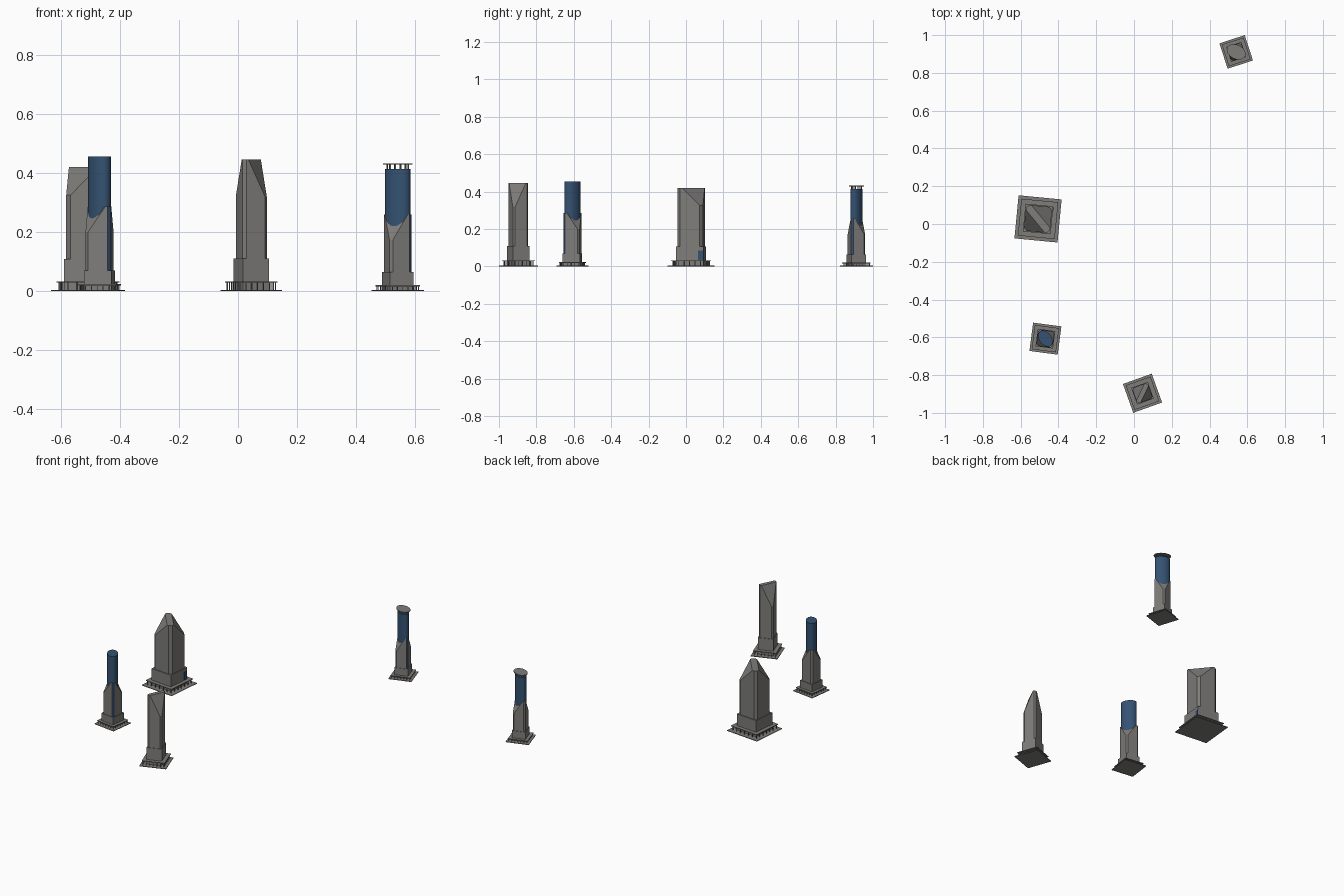
import bpy, bmesh, math
from mathutils import Vector, Matrix

if "Cube" in bpy.data.objects:
    bpy.data.objects.remove(bpy.data.objects["Cube"])


def material(name, rgb):
    m = bpy.data.materials.new(name)
    m.diffuse_color = (*rgb, 1)
    m.use_nodes = True
    m.node_tree.nodes["Principled BSDF"].inputs["Base Color"].default_value = m.diffuse_color
    return m


STONE = material("grey_stone", (0.21, 0.205, 0.195))
GLASS = material("blue_glass", (0.035, 0.085, 0.17))


def finish(bm, name, place, mats):
    bmesh.ops.recalc_face_normals(bm, faces=bm.faces[:])
    mesh = bpy.data.meshes.new(name)
    bm.to_mesh(mesh)
    bm.free()
    for m in mats:
        mesh.materials.append(m)
    ob = bpy.data.objects.new(name, mesh)
    ob.matrix_world = place
    bpy.context.collection.objects.link(ob)
    return ob


def add_box(bm, x, y, z0, z1, sx, sy):
    mat = Matrix.Translation((x, y, (z0 + z1) / 2)) @ Matrix.Diagonal((sx, sy, z1 - z0, 1))
    bmesh.ops.create_cube(bm, size=1, matrix=mat)


def box(name, place, half, z0, z1):
    bm = bmesh.new()
    add_box(bm, 0, 0, z0, z1, half * 2, half * 2)
    return finish(bm, name, place, [STONE])


def podium(tag, place, half, deck_z):
    """Ground plate, raised canopy deck and a ring of slim posts."""
    box(tag + "_ground_plate", place, half, 0, 0.004)
    deck = half * 0.855
    box(tag + "_canopy", place, deck, deck_z - 0.004, deck_z)
    bm = bmesh.new()
    r, n, w = deck * 0.92, 6, half * 0.035
    for i in range(n):
        t = -r + 2 * r * i / n
        for x, y in ((t, -r), (r, t), (-t, r), (-r, -t)):
            add_box(bm, x, y, 0.004, deck_z - 0.003, w, w)
    finish(bm, tag + "_canopy_posts", place, [STONE])


def shaft(tag, place, h, c, side, z_top, z_low, glass_corner):
    """Chamfered square shaft; two slopes leave a flat ridge along a diagonal."""
    bm = bmesh.new()
    a = h - c
    ring = [(h, -a), (h, a), (a, h), (-a, h), (-h, a), (-h, -a), (-a, -h), (a, -h)]
    base = bm.faces.new([bm.verts.new((x, y, 0.004)) for x, y in ring])
    ext = bmesh.ops.extrude_face_region(bm, geom=[base])
    top = [v for v in ext["geom"] if isinstance(v, bmesh.types.BMVert)]
    bmesh.ops.translate(bm, verts=top, vec=(0, 0, z_top - 0.004))
    bm.faces.ensure_lookup_table()
    if base.is_valid is False or not any(
            abs(f.calc_center_median().z - 0.004) < 1e-5 for f in bm.faces):
        bm.verts.ensure_lookup_table()
    across = Vector((1, -side, 0)).normalized()
    near, far = 0.28 * h, math.sqrt(2) * h - c / math.sqrt(2)
    for s in (1, -1):
        d = across * s
        normal = d * (z_top - z_low) + Vector((0, 0, far - near))
        point = d * near + Vector((0, 0, z_top))
        cut = bmesh.ops.bisect_plane(bm, geom=bm.verts[:] + bm.edges[:] + bm.faces[:],
                                     plane_co=point, plane_no=normal, clear_outer=True)
        edges = [e for e in cut["geom_cut"] if isinstance(e, bmesh.types.BMEdge)]
        bmesh.ops.contextual_create(bm, geom=edges)
    bmesh.ops.recalc_face_normals(bm, faces=bm.faces[:])
    # glazed strip down one chamfered corner
    if glass_corner:
        g = Vector((*glass_corner, 0)).normalized()
        for f in bm.faces:
            if f.normal.dot(g) > 0.98:
                f.material_index = 1
    finish(bm, tag + "_shaft", place, [STONE, GLASS])


def oval(name, place, angle, rx, ry, z0, z1, mat):
    bm = bmesh.new()
    m = (Matrix.Translation((0, 0, (z0 + z1) / 2)) @ Matrix.Rotation(angle, 4, 'Z')
         @ Matrix.Diagonal((rx, ry, z1 - z0, 1)))
    bmesh.ops.create_cone(bm, cap_ends=True, segments=40, radius1=1, radius2=1,
                          depth=1, matrix=m)
    ob = finish(bm, name, place, [mat])
    bpy.context.view_layer.objects.active = ob
    ob.select_set(True)
    bpy.ops.object.shade_smooth_by_angle(angle=math.radians(35))
    ob.select_set(False)


def tower(tag, x, y, deg, half, deck_z, h, c, side, z_top, z_low, block_z, glass_corner=None):
    place = Matrix.Translation((x, y, 0)) @ Matrix.Rotation(math.radians(deg), 4, 'Z')
    podium(tag, place, half, deck_z)
    box(tag + "_lower_block", place, h * 1.07, 0.004, block_z)
    shaft(tag, place, h, c, side, z_top, z_low, glass_corner)
    return place


# Two solid towers with a ridge roof
p = tower("large_tower", -0.508, 0.027, -5.5, 0.1145, 0.033, 0.069, 0.016, -1, 0.42, 0.325, 0.108)
bm = bmesh.new()
add_box(bm, 0.069 * 1.07, 0.058, 0.035, 0.085, 0.004, 0.026)
finish(bm, "large_tower_window", p, [GLASS])

tower("south_tower", 0.045, -0.896, 19.7, 0.081, 0.033, 0.0437, 0.010, 1, 0.446, 0.32, 0.11)

# Two towers with an oval glass core rising through the ridge
DIAG = -math.pi / 4
p = tower("west_tower", -0.469, -0.607, -7.5, 0.0755, 0.023, 0.0435, 0.010, -1,
          0.287, 0.20, 0.07, (1, -1))
oval("west_tower_glass_core", p, DIAG, 0.0475, 0.032, 0.15, 0.455, GLASS)

p = tower("north_tower", 0.541, 0.911, 18, 0.0705, 0.02, 0.039, 0.009, -1,
          0.26, 0.173, 0.065, (1, -1))
oval("north_tower_glass_core", p, DIAG, 0.0455, 0.0285, 0.13, 0.413, GLASS)
oval("north_tower_roof_disc", p, DIAG, 0.053, 0.037, 0.428, 0.432, STONE)

# Posts holding the roof disc
bm = bmesh.new()
for i in range(12):
    t = 2 * math.pi * i / 12
    v = Matrix.Rotation(DIAG, 3, 'Z') @ Vector((0.040 * math.cos(t), 0.024 * math.sin(t), 0))
    add_box(bm, v.x, v.y, 0.41, 0.429, 0.003, 0.003)
finish(bm, "north_tower_roof_posts", p, [STONE])
